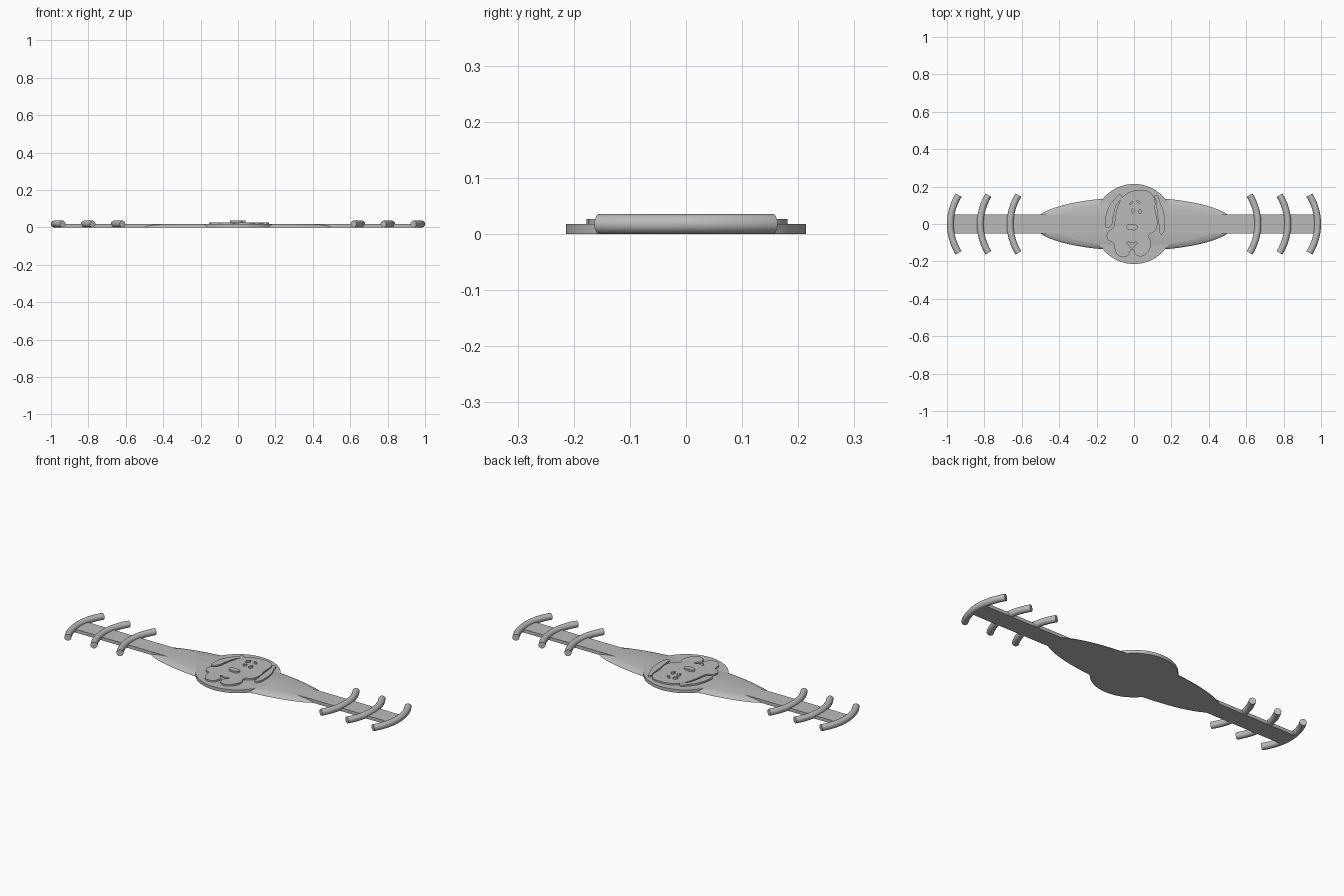
import bpy, bmesh, math

cube = bpy.data.objects.get("Cube")
if cube:
    bpy.data.objects.remove(cube, do_unlink=True)

grey = bpy.data.materials.new("plain_grey")
grey.use_nodes = True
COLOUR = (0.5, 0.5, 0.5, 1)
grey.diffuse_color = COLOUR
grey.node_tree.nodes["Principled BSDF"].inputs["Base Color"].default_value = COLOUR

TOP = 0.018          # top of the base layer
FACE = 0.027         # top of the dog face
DETAIL = 0.036       # top of the eyes and nose


def finish(obj, name):
    obj.name = name
    obj.data.name = name
    obj.data.materials.clear()
    obj.data.materials.append(grey)
    bpy.ops.object.select_all(action='DESELECT')
    obj.select_set(True)
    bpy.context.view_layer.objects.active = obj
    if obj.type == 'CURVE':
        bpy.ops.object.convert(target='MESH')
        obj = bpy.context.object
    bpy.ops.object.shade_smooth_by_angle(angle=math.radians(35))
    return obj


def add_curve(name, curve):
    obj = bpy.data.objects.new(name, curve)
    bpy.context.collection.objects.link(obj)
    return finish(obj, name)


def plate(name, outlines, bottom, top):
    """Flat plate from smooth closed outlines; later outlines cut holes."""
    curve = bpy.data.curves.new(name, 'CURVE')
    curve.dimensions = '2D'
    curve.fill_mode = 'BOTH'
    curve.extrude = (top - bottom) / 2
    curve.resolution_u = 6
    for points in outlines:
        spline = curve.splines.new('BEZIER')
        spline.bezier_points.add(len(points) - 1)
        spline.use_cyclic_u = True
        for bp, (x, y) in zip(spline.bezier_points, points):
            bp.co = (x, y, 0)
            bp.handle_left_type = bp.handle_right_type = 'AUTO'
    obj = add_curve(name, curve)
    for v in obj.data.vertices:
        v.co.z += (top + bottom) / 2


def oval(name, x, y, rx, ry, turn=0):
    bpy.ops.mesh.primitive_cylinder_add(vertices=24, radius=1, depth=1)
    obj = bpy.context.object
    obj.scale = (rx, ry, DETAIL - TOP)
    obj.rotation_euler.z = math.radians(turn)
    obj.location = (x, y, (DETAIL + TOP) / 2)
    finish(obj, name)


# Long flat strap
bpy.ops.mesh.primitive_cube_add(size=1, location=(0, 0, TOP / 2))
strap = bpy.context.object
strap.scale = (1.956, 0.104, TOP)
finish(strap, "strap")

# Wide middle: flattened ellipsoid sliced level at the top and bottom
bm = bmesh.new()
bmesh.ops.create_uvsphere(bm, u_segments=96, v_segments=48, radius=1)
bmesh.ops.scale(bm, vec=(0.536, 0.142, 0.032), verts=bm.verts)
for height, direction in ((0, -1), (TOP, 1)):
    cut = bmesh.ops.bisect_plane(bm, geom=bm.verts[:] + bm.edges[:] + bm.faces[:],
                                 plane_co=(0, 0, height), plane_no=(0, 0, direction),
                                 clear_outer=True)
    rim = [e for e in bm.edges if e.is_boundary]
    bmesh.ops.contextual_create(bm, geom=rim)
bmesh.ops.recalc_face_normals(bm, faces=bm.faces)
mesh = bpy.data.meshes.new("wings")
bm.to_mesh(mesh)
bm.free()
wings = bpy.data.objects.new("wings", mesh)
bpy.context.collection.objects.link(wings)
finish(wings, "wings")

# Round badge in the centre
bpy.ops.mesh.primitive_cylinder_add(vertices=96, radius=0.214, depth=TOP,
                                    location=(0, 0, TOP / 2))
finish(bpy.context.object, "badge_disc")

# Curved round hook bars, three on each side
ARC, HALF_ANGLE, STEPS = 0.291, math.radians(32), 24
for side, label in ((1, "left"), (-1, "right")):
    for number, middle in enumerate((0.662, 0.822, 0.982), 1):
        curve = bpy.data.curves.new("hook", 'CURVE')
        curve.dimensions = '3D'
        curve.bevel_depth = 0.018
        curve.bevel_resolution = 5
        curve.use_fill_caps = True
        spline = curve.splines.new('POLY')
        spline.points.add(STEPS)
        for i, p in enumerate(spline.points):
            a = HALF_ANGLE * (2 * i / STEPS - 1)
            p.co = (side * (middle - ARC + ARC * math.cos(a)),
                    ARC * math.sin(a), 0.018, 1)
        add_curve(f"{label}_hook_{number}", curve)

# Dog head with jowls and an open mouth
head = [(0.02, 0.18), (0.08, 0.172), (0.108, 0.14), (0.114, 0.07), (0.125, 0.0),
        (0.11, -0.04), (0.08, -0.06), (0.092, -0.1), (0.077, -0.145),
        (0.045, -0.172), (0.01, -0.165), (-0.01, -0.135), (-0.03, -0.168),
        (-0.075, -0.174), (-0.1, -0.145), (-0.108, -0.105), (-0.142, -0.08),
        (-0.142, -0.045), (-0.112, -0.02), (-0.1, 0.04), (-0.085, 0.1),
        (-0.055, 0.15), (-0.02, 0.172)]
mouth = [(-0.036, -0.099), (-0.01, -0.103), (0.016, -0.099), (0.006, -0.115),
         (-0.01, -0.128), (-0.026, -0.115)]
plate("dog_head", [head, mouth], TOP - 0.002, FACE)

# Floppy ears
plate("left_ear", [[(0.113, 0.155), (0.142, 0.11), (0.16, 0.06), (0.165, 0.01),
                    (0.158, -0.045), (0.145, -0.055), (0.134, -0.01),
                    (0.124, 0.06), (0.118, 0.12)]], TOP - 0.002, FACE)
plate("right_ear", [[(-0.068, 0.155), (-0.11, 0.125), (-0.14, 0.08), (-0.154, 0.02),
                     (-0.148, -0.02), (-0.125, -0.012), (-0.111, 0.04),
                     (-0.095, 0.1)]], TOP - 0.002, FACE)

# Raised eyes, brows and nose
oval("right_eye", -0.006, 0.07, 0.009, 0.013)
oval("left_eye", 0.032, 0.066, 0.009, 0.013)
oval("right_brow", -0.014, 0.112, 0.013, 0.006, 40)
oval("left_brow", 0.024, 0.118, 0.013, 0.006, -30)
plate("nose", [[(-0.042, -0.014), (-0.036, -0.005), (-0.01, -0.003), (0.014, -0.006),
                (0.02, -0.016), (0.012, -0.03), (-0.012, -0.033), (-0.034, -0.028)]],
      TOP, DETAIL)
